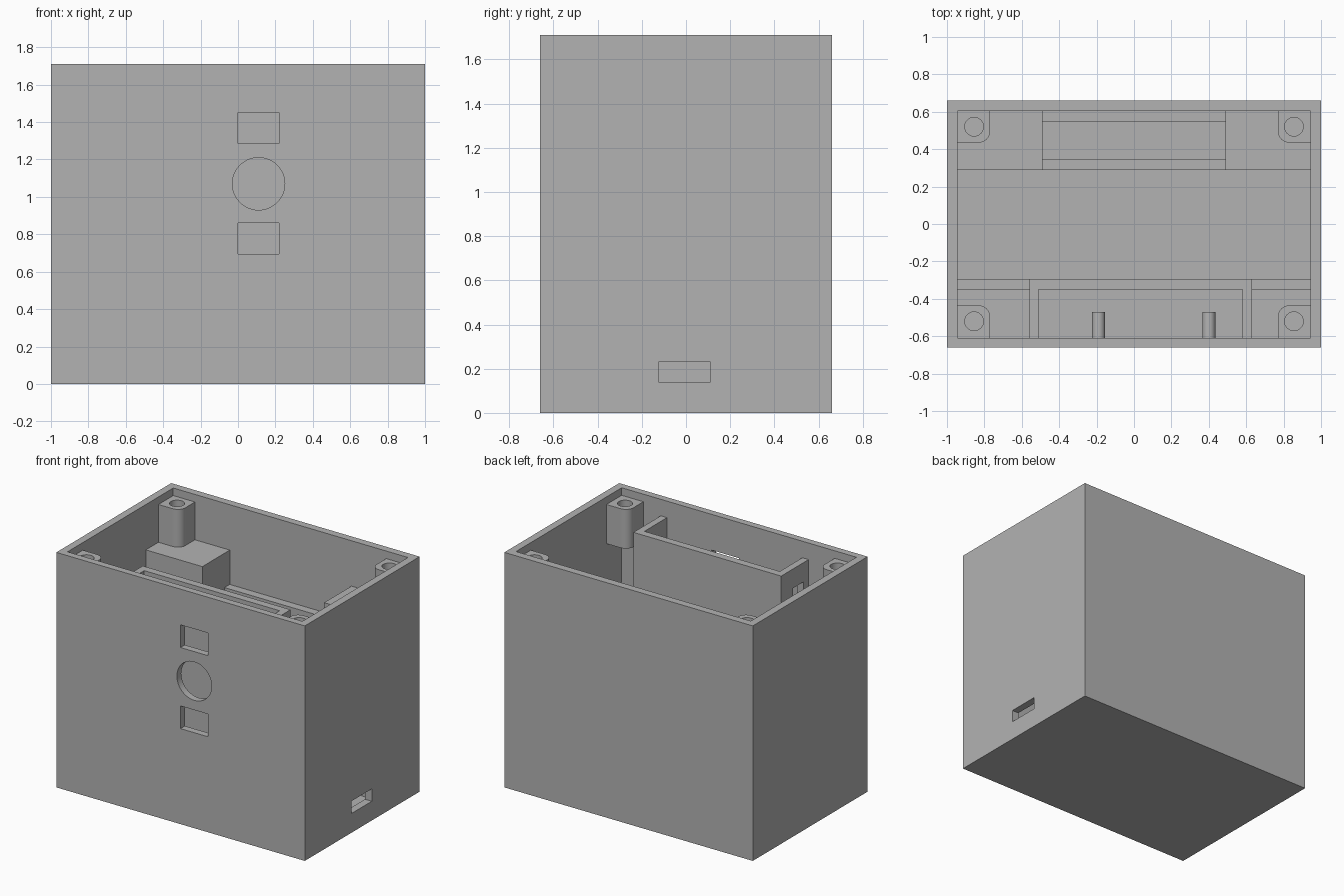
import bpy, bmesh, math
from mathutils import Matrix, Vector

cube = bpy.data.objects.get("Cube")
if cube:
    bpy.data.objects.remove(cube, do_unlink=True)

grey = bpy.data.materials.new("grey plastic")
grey.use_nodes = True
colour = (0.45, 0.45, 0.45, 1)
grey.diffuse_color = colour
grey.node_tree.nodes["Principled BSDF"].inputs["Base Color"].default_value = colour


def finish(name, bm):
    bmesh.ops.recalc_face_normals(bm, faces=bm.faces)
    mesh = bpy.data.meshes.new(name)
    bm.to_mesh(mesh)
    bm.free()
    mesh.materials.append(grey)
    obj = bpy.data.objects.new(name, mesh)
    bpy.context.collection.objects.link(obj)
    return obj


def box(name, x, y, z):
    """Box from (low, high) pairs on each axis."""
    bm = bmesh.new()
    size = [b - a for a, b in (x, y, z)]
    mid = Vector([(a + b) / 2 for a, b in (x, y, z)])
    bmesh.ops.create_cube(bm, size=1, matrix=Matrix.Translation(mid) @ Matrix.Diagonal((*size, 1)))
    return finish(name, bm)


def cylinder(name, centre, radius, length, along_y=False):
    bm = bmesh.new()
    turn = Matrix.Rotation(math.pi / 2 if along_y else 0, 4, 'X')
    bmesh.ops.create_cone(bm, cap_ends=True, segments=48, radius1=radius, radius2=radius,
                          depth=length, matrix=Matrix.Translation(centre) @ turn)
    return finish(name, bm)


def select(obj):
    bpy.ops.object.select_all(action='DESELECT')
    obj.select_set(True)
    bpy.context.view_layer.objects.active = obj


def cut(obj, *cutters):
    """Subtract each cutter and remove it."""
    select(obj)
    for cutter in cutters:
        mod = obj.modifiers.new("cut", 'BOOLEAN')
        mod.operation, mod.solver, mod.object = 'DIFFERENCE', 'EXACT', cutter
        bpy.ops.object.modifier_apply(modifier=mod.name)
        bpy.data.objects.remove(cutter, do_unlink=True)


def smooth(obj):
    select(obj)
    bpy.ops.object.shade_smooth_by_angle(angle=math.radians(30))


# Main dimensions
HX, HY, TOP = 1.0, 0.66, 1.71
IX, FRONT, BACK, FLOOR = 0.945, -0.61, 0.605, 0.055
LAP = 0.01            # parts sink slightly into the walls
BASE = FLOOR - LAP
SHELF, RAIL, POST_TOP = 1.38, 1.13, 1.655

# Open case with sensor openings and a side port
case = box("case", (-HX, HX), (-HY, HY), (0, TOP))
cut(case,
    box("cavity", (-IX, IX), (FRONT, BACK), (FLOOR, TOP + 0.1)),
    box("upper_window", (0, 0.22), (-0.8, -0.5), (1.285, 1.45)),
    box("lower_window", (0, 0.22), (-0.8, -0.5), (0.695, 0.86)),
    cylinder("round_window", (0.11, -HY, 1.07), 0.14, 0.3, True),
    box("port", (0.8, 1.1), (-0.125, 0.11), (0.14, 0.23)))
smooth(case)

# Rear compartment: solid end blocks with a pocket between two walls
for side, name in ((-1, "right"), (1, "left")):
    box(name + "_rear_block", sorted((side * 0.49, side * (IX + LAP))),
        (0.29, BACK + LAP), (BASE, SHELF))
box("pocket_front_wall", (-0.495, 0.495), (0.291, 0.345), (BASE, RAIL))
box("pocket_rear_wall", (-0.495, 0.495), (0.545, BACK + LAP), (BASE, RAIL))

# Front sensor chamber with a cable hole in one side
chamber = box("sensor_chamber", (-0.56, 0.63), (FRONT - LAP, -0.295), (BASE, 1.59))
cut(chamber,
    box("chamber_space", (-0.51, 0.58), (-0.8, -0.35), (-0.1, 1.8)),
    box("cable_hole", (-0.7, -0.4), (-0.55, -0.43), (1.33, 1.45)))
for x in (-0.19, 0.40):
    smooth(cylinder("sensor_peg", (x, -0.545, 1.07), 0.035, 0.15, True))

# Low front partitions beside the chamber
box("right_front_partition", (-IX - LAP, -0.555), (-0.35, -0.296), (BASE, RAIL))
box("left_front_partition", (0.625, IX + LAP), (-0.35, -0.296), (BASE, RAIL))


def screw_post(name, sx, sy):
    """Corner post with one rounded corner and a screw hole."""
    wall_x, wall_y = IX + LAP, (BACK if sy > 0 else -FRONT) + LAP
    in_x, in_y, r = 0.77, 0.435, 0.06
    outline = [(wall_x, in_y), (wall_x, wall_y), (in_x, wall_y)]
    for i in range(9):
        a = math.pi + i * math.pi / 16
        outline.append((in_x + r + r * math.cos(a), in_y + r + r * math.sin(a)))
    bm = bmesh.new()
    low = SHELF - LAP
    face = bm.faces.new([bm.verts.new((sx * x, sy * y, low)) for x, y in outline])
    up = bmesh.ops.extrude_face_region(bm, geom=[face])["geom"]
    bmesh.ops.translate(bm, verts=[v for v in up if isinstance(v, bmesh.types.BMVert)],
                        vec=(0, 0, POST_TOP - low))
    post = finish(name, bm)
    cut(post, cylinder("screw_hole", (sx * 0.855, sy * 0.52, POST_TOP), 0.05, 0.44))
    smooth(post)


for sx, across in ((-1, "right"), (1, "left")):
    for sy, along in ((-1, "front"), (1, "rear")):
        screw_post(f"{along}_{across}_post", sx, sy)
